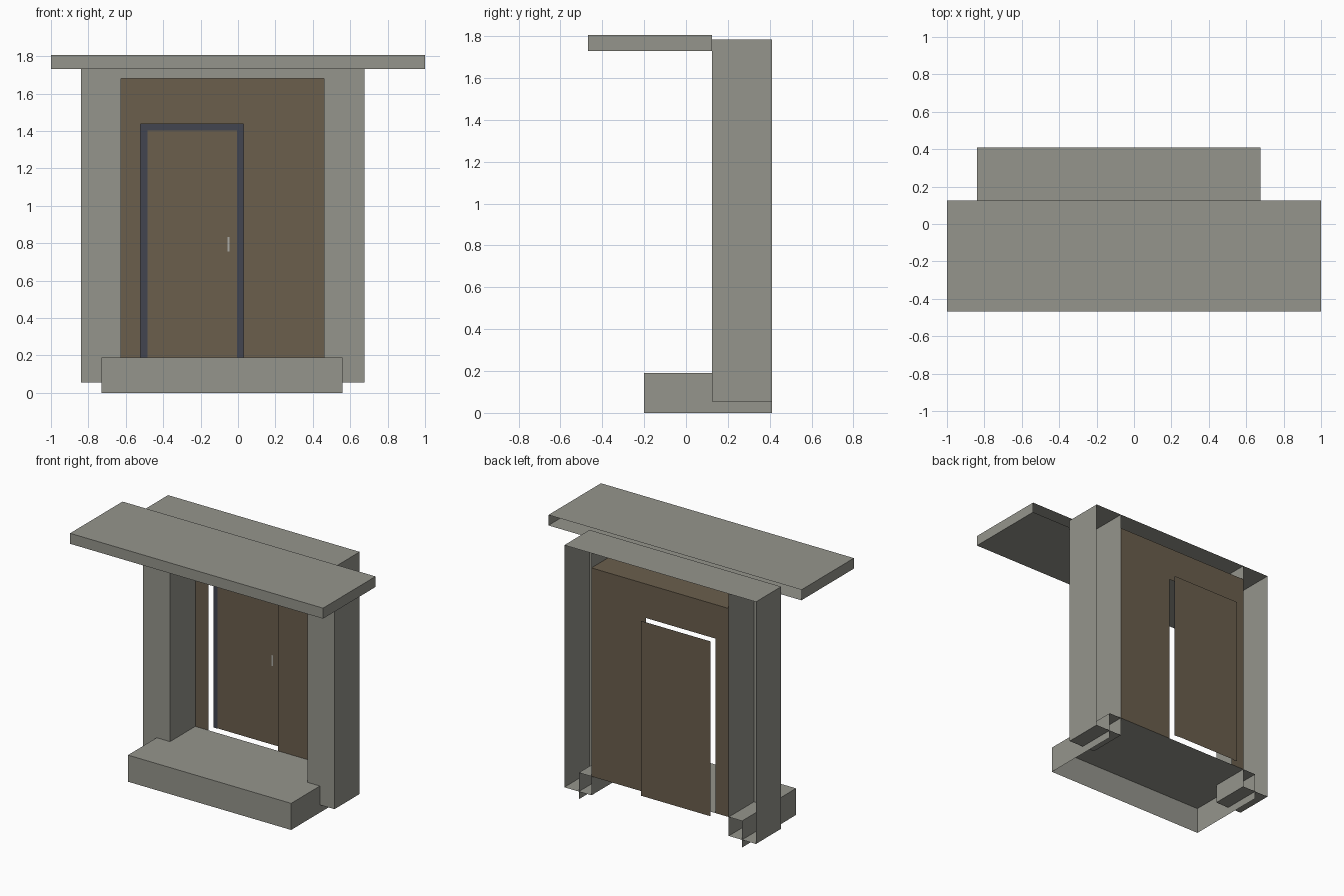
import bpy, bmesh
from mathutils import Vector

cube = bpy.data.objects.get("Cube")
if cube:
    bpy.data.objects.remove(cube, do_unlink=True)


def material(name, rgb):
    m = bpy.data.materials.new(name)
    m.use_nodes = True
    colour = (*rgb, 1)
    m.diffuse_color = colour
    m.node_tree.nodes["Principled BSDF"].inputs["Base Color"].default_value = colour
    return m


concrete = material("warm grey concrete", (0.3, 0.3, 0.265))
timber = material("brown timber", (0.145, 0.113, 0.073))
slate = material("dark slate trim", (0.054, 0.06, 0.08))
steel = material("pale handle metal", (0.4, 0.4, 0.37))

DIRECTIONS = {"left": (1, 0, 0), "right": (-1, 0, 0), "front": (0, -1, 0),
              "back": (0, 1, 0), "top": (0, 0, 1), "bottom": (0, 0, -1)}


def finish(name, bm, mats):
    mesh = bpy.data.meshes.new(name)
    bm.to_mesh(mesh)
    bm.free()
    for m in mats:
        mesh.materials.append(m)
    obj = bpy.data.objects.new(name, mesh)
    bpy.context.collection.objects.link(obj)
    return obj


def shell(name, xs, ys, zs, mats, open_sides, second_colour=()):
    """Thin-walled box with some sides left open."""
    bm = bmesh.new()
    bmesh.ops.create_cube(bm, size=1)
    bm.normal_update()

    def facing(sides):
        return [f for f in bm.faces
                if any(f.normal.dot(Vector(DIRECTIONS[s])) > 0.9 for s in sides)]

    for f in facing(second_colour):
        f.material_index = 1
    bmesh.ops.delete(bm, geom=facing(open_sides), context="FACES")
    for v in bm.verts:
        for axis, (low, high) in enumerate((xs, ys, zs)):
            v.co[axis] = high if v.co[axis] > 0 else low
    return finish(name, bm, mats)


def panels(name, y, rects, mat):
    """Flat upright sheet made of rectangles (x0, x1, z0, z1), facing the front."""
    bm = bmesh.new()
    for x0, x1, z0, z1 in rects:
        corners = ((x0, z0), (x1, z0), (x1, z1), (x0, z1))
        bm.faces.new([bm.verts.new((x, y, z)) for x, z in corners])
    bmesh.ops.remove_doubles(bm, verts=bm.verts, dist=0.0001)
    return finish(name, bm, [mat])


def portal(x0, x1, z0, z1, side, head):
    """Two uprights and a head piece around an opening."""
    return [(x0, x0 + side[0], z0, z1 - head), (x1 - side[1], x1, z0, z1 - head),
            (x0, x0 + side[0], z1 - head, z1), (x0 + side[0], x1 - side[1], z1 - head, z1),
            (x1 - side[1], x1, z1 - head, z1)]


# Key lines shared between the parts
FRONT, BACK, DOOR = 0.125, 0.41, 0.468
FLOOR, SOFFIT, TOP, FOOT = 0.19, 1.68, 1.785, 0.055
OUT_R, IN_R, IN_L, OUT_L = -0.84, -0.625, 0.46, 0.675
DOOR_R, DOOR_L, DOOR_TOP = -0.52, 0.03, 1.437

# Canopy and entrance step
shell("canopy", (-1, 1), (-DOOR, FRONT), (1.73, 1.805), [concrete], ["back"])
shell("entrance_step", (-0.73, 0.56), (-0.2, BACK), (0, FLOOR), [concrete], ["back", "bottom"])

# Surround: two posts and a lintel with a timber soffit
for name, xs in (("right_post", (OUT_R, IN_R)), ("left_post", (IN_L, OUT_L))):
    shell(name, xs, (FRONT, BACK), (FOOT, TOP), [concrete], ["back"])
shell("lintel", (IN_R, IN_L), (FRONT, BACK), (SOFFIT, TOP), [concrete, timber],
      ["back", "left", "right"], ["bottom"])

# Recessed wall around the doorway
panels("recessed_wall", BACK,
       portal(IN_R, IN_L, FLOOR, SOFFIT, (DOOR_R - IN_R, IN_L - DOOR_L), SOFFIT - DOOR_TOP), timber)

# Door set behind the wall, with trim and handle
panels("door", DOOR, [(DOOR_R, DOOR_L, FLOOR, DOOR_TOP)], timber)
panels("door_trim", DOOR - 0.004,
       portal(DOOR_R, DOOR_L, FLOOR, DOOR_TOP, (0.035, 0.035), 0.035), slate)
panels("door_handle", DOOR - 0.006, [(-0.057, -0.045, 0.755, 0.832)], steel)
